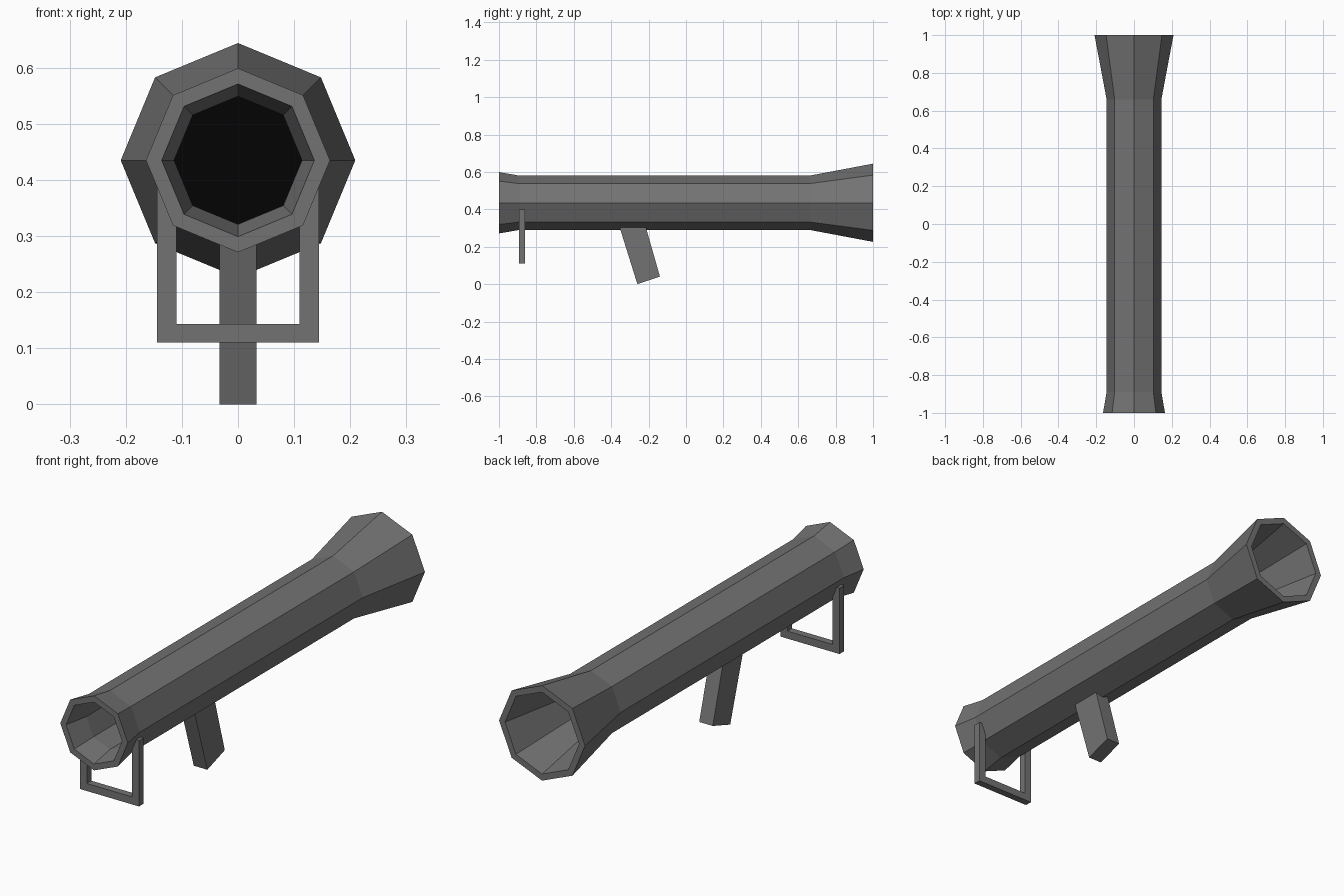
import bpy, bmesh
from math import sin, cos, pi

if "Cube" in bpy.data.objects:
    bpy.data.objects.remove(bpy.data.objects["Cube"])

AXIS_Z = 0.435
SIDES = 8


def material(name, value):
    m = bpy.data.materials.new(name)
    m.diffuse_color = (value, value, value, 1)
    m.use_nodes = True
    m.node_tree.nodes["Principled BSDF"].inputs["Base Color"].default_value = m.diffuse_color
    return m


gunmetal = material("gunmetal", 0.17)
dark = material("dark", 0.001)


def finish(name, bm, mat=gunmetal):
    bmesh.ops.recalc_face_normals(bm, faces=bm.faces[:])
    me = bpy.data.meshes.new(name)
    bm.to_mesh(me)
    bm.free()
    me.materials.append(mat)
    ob = bpy.data.objects.new(name, me)
    bpy.context.collection.objects.link(ob)
    return ob


def ring(bm, r, y):
    return [bm.verts.new((r * cos(2 * pi * i / SIDES), y, AXIS_Z + r * sin(2 * pi * i / SIDES)))
            for i in range(SIDES)]


def prism(name, outline, depth_axis, lo, hi):
    """Extrude a 2D outline along x (outline = y,z) or y (outline = x,z)."""
    bm = bmesh.new()
    place = (lambda a, b, d: (d, a, b)) if depth_axis == 'x' else (lambda a, b, d: (a, d, b))
    front = [bm.verts.new(place(a, b, lo)) for a, b in outline]
    back = [bm.verts.new(place(a, b, hi)) for a, b in outline]
    n = len(outline)
    bm.faces.new(front)
    bm.faces.new(back[::-1])
    for i in range(n):
        j = (i + 1) % n
        bm.faces.new((front[i], front[j], back[j], back[i]))
    return finish(name, bm)


# Hollow octagonal tube, flared at both ends: closed (radius, y) wall profile
wall = [(0.164, -1), (0.145, -0.89), (0.145, 0.66), (0.209, 1),
        (0.180, 1), (0.114, 0.66), (0.114, -0.89), (0.136, -1)]
bm = bmesh.new()
rings = [ring(bm, r, y) for r, y in wall]
for k, a in enumerate(rings):
    b = rings[(k + 1) % len(rings)]
    for i in range(SIDES):
        j = (i + 1) % SIDES
        bm.faces.new((a[i], a[j], b[j], b[i]))
finish("launch_tube", bm)

# Dark plug closing the bore
bm = bmesh.new()
bm.faces.new(ring(bm, 0.114, 0.0))
finish("bore_plug", bm, dark)

# Slanted grip
prism("grip", [(-0.36, 0.32), (-0.26, 0.0), (-0.139, 0.04), (-0.219, 0.32)], 'x', -0.033, 0.033)

# U-shaped front frame
half = [(0.144, 0.11), (0.144, 0.40), (0.110, 0.40), (0.110, 0.143)]
prism("front_frame", half + [(-x, z) for x, z in reversed(half)], 'y', -0.893, -0.861)
